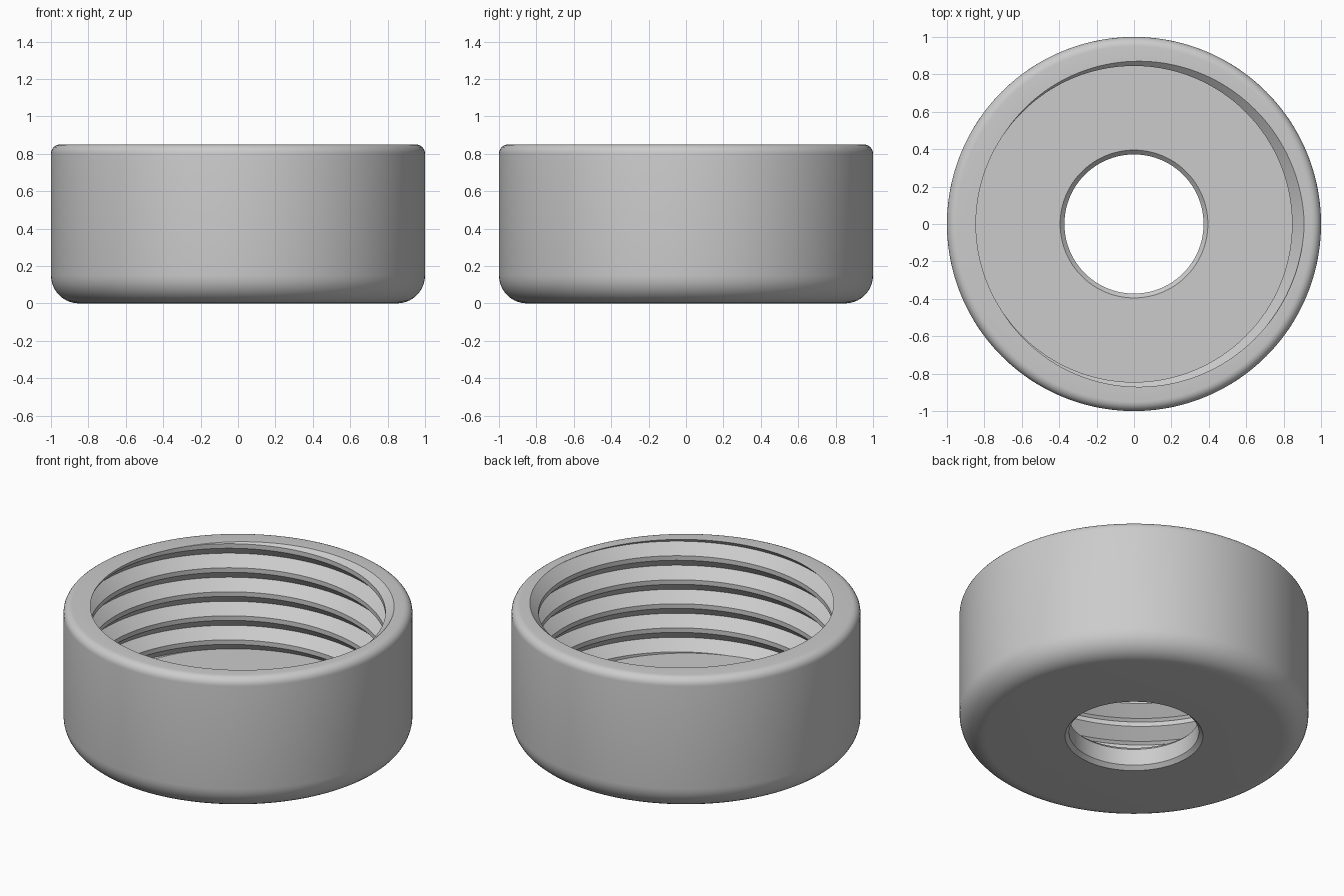
import bpy, bmesh
from math import sin, cos, pi

if "Cube" in bpy.data.objects:
    bpy.data.objects.remove(bpy.data.objects["Cube"])

N = 240                      # steps around
TOP, FLOOR = 0.85, 0.15      # rim height, inner floor height
PITCH, HALF = 0.152, 0.0617  # thread pitch, half width of the V groove
R_MINOR, R_ROOT = 0.845, 0.91
HOLE, HOLE_OUT = 0.372, 0.395


def arc(cx, cz, r, a0, a1, n):
    return [(cx + r * cos(a0 + (a1 - a0) * i / n),
             cz + r * sin(a0 + (a1 - a0) * i / n)) for i in range(n + 1)]


def thread_point(z, zc0):
    # radius of the V-groove at height z, clipped between floor and rim
    z = min(max(z, FLOOR), TOP)
    d = abs((z - zc0 + PITCH / 2) % PITCH - PITCH / 2)
    return (R_MINOR + (R_ROOT - R_MINOR) * max(0, 1 - d / HALF), z)


# Outer body: hole edge, rounded base, wall, rounded rim
outside = ([(HOLE_OUT, 0)]
           + arc(0.85, 0.15, 0.15, -pi / 2, 0, 10)
           + arc(0.95, 0.80, 0.05, 0, pi / 2, 6))
# Floor and chamfered centre hole
inside = [(HOLE_OUT, FLOOR), (HOLE, FLOOR - 0.023), (HOLE, 0.023)]

bm = bmesh.new()
columns = []
for i in range(N + 1):
    a = 2 * pi * i / N
    zc0 = TOP + PITCH * i / N
    # Right-handed internal thread, from the rim down to the floor
    thread = [thread_point(TOP, zc0)]
    for k in range(1, -8, -1):
        thread += [thread_point(zc0 + k * PITCH + s * HALF, zc0) for s in (1, 0, -1)]
    thread.append(thread_point(FLOOR, zc0))
    columns.append([bm.verts.new((r * cos(a), r * sin(a), z))
                    for r, z in outside + thread + inside])

for c, d in zip(columns, columns[1:]):
    for j in range(len(c)):
        k = (j + 1) % len(c)
        bm.faces.new((c[j], d[j], d[k], c[k]))

# Weld the seam and the clipped thread ends
bmesh.ops.remove_doubles(bm, verts=bm.verts, dist=1e-5)
bmesh.ops.recalc_face_normals(bm, faces=bm.faces)

mesh = bpy.data.meshes.new("threaded_cap")
bm.to_mesh(mesh)
bm.free()
cap = bpy.data.objects.new("threaded_cap", mesh)
bpy.context.collection.objects.link(cap)
bpy.context.view_layer.objects.active = cap
cap.select_set(True)
bpy.ops.object.shade_smooth_by_angle(angle=pi / 6)
